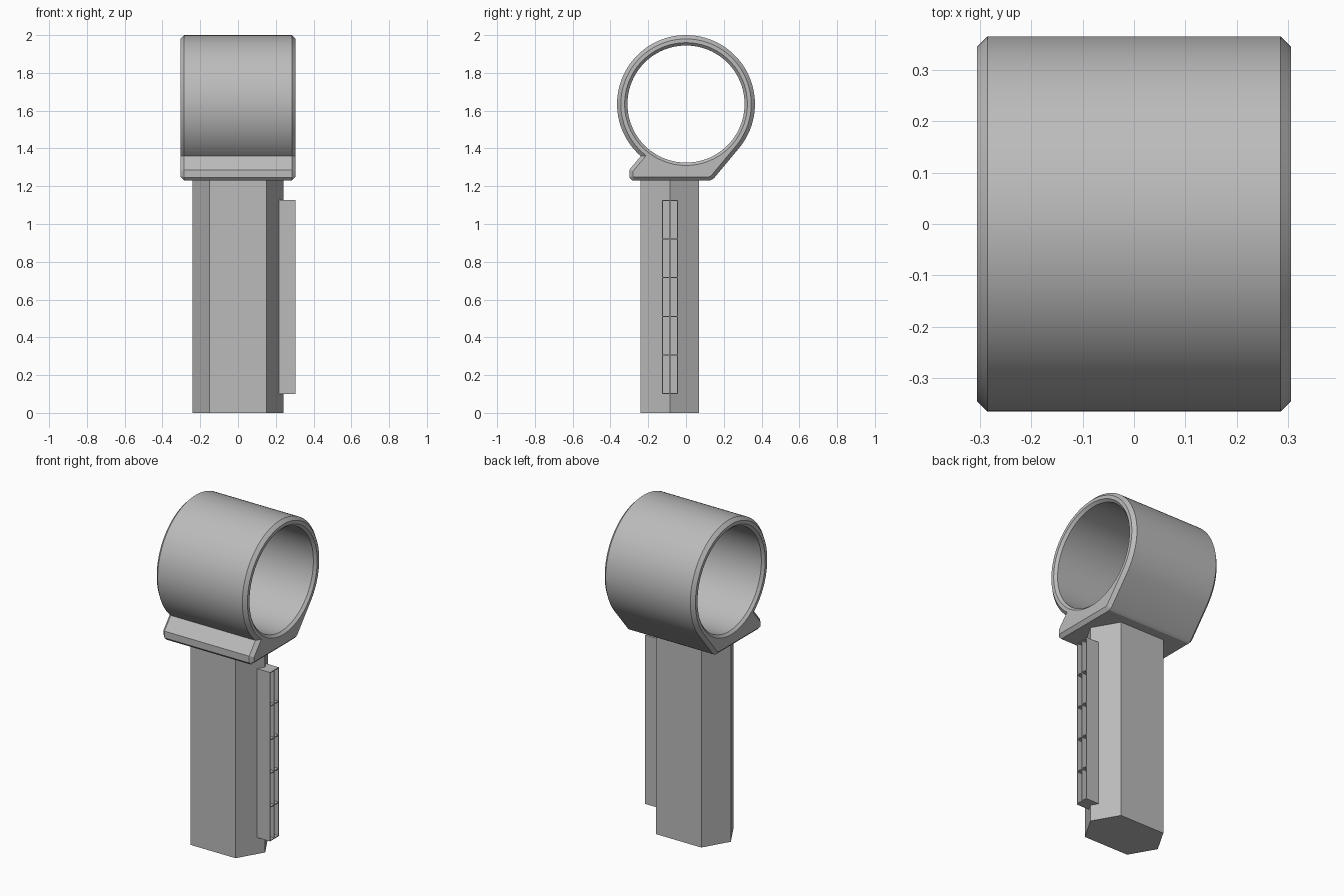
import bpy, bmesh, math
from mathutils import Vector, Matrix

cube = bpy.data.objects.get("Cube")
if cube:
    bpy.data.objects.remove(cube)

grey = bpy.data.materials.new("plain grey")
grey.use_nodes = True
colour = (0.5, 0.5, 0.5, 1)
grey.diffuse_color = colour
grey.node_tree.nodes["Principled BSDF"].inputs["Base Color"].default_value = colour


def finish(bm, name):
    bmesh.ops.recalc_face_normals(bm, faces=bm.faces)
    mesh = bpy.data.meshes.new(name)
    bm.to_mesh(mesh)
    bm.free()
    obj = bpy.data.objects.new(name, mesh)
    bpy.context.collection.objects.link(obj)
    mesh.materials.append(grey)
    return obj


def loft(name, loops):
    """Skin a row of equal-length closed loops and cap both ends."""
    bm = bmesh.new()
    rings = [[bm.verts.new(p) for p in loop] for loop in loops]
    for a, b in zip(rings, rings[1:]):
        for i in range(len(a)):
            j = (i + 1) % len(a)
            bm.faces.new((a[i], a[j], b[j], b[i]))
    bm.faces.new(rings[0][::-1])
    bm.faces.new(rings[-1])
    return finish(bm, name)


def boxes(name, bounds):
    """One mesh made of boxes given as (low corner, high corner)."""
    bm = bmesh.new()
    for lo, hi in bounds:
        lo, hi = Vector(lo), Vector(hi)
        m = Matrix.Translation((lo + hi) / 2) @ Matrix.Diagonal((*(hi - lo), 1))
        bmesh.ops.create_cube(bm, size=1, matrix=m)
    return finish(bm, name)


def cut(target, cutter):
    cutter.hide_render = True
    mod = target.modifiers.new("cut", 'BOOLEAN')
    mod.operation, mod.solver, mod.object = 'DIFFERENCE', 'EXACT', cutter
    bpy.context.view_layer.objects.active = target
    bpy.ops.object.modifier_apply(modifier=mod.name)
    bpy.data.objects.remove(cutter)


def inset(points, d):
    """Move a counter-clockwise outline inwards by d with mitred corners."""
    out = []
    for i, p in enumerate(points):
        e1 = (p - points[i - 1]).normalized()
        e2 = (points[(i + 1) % len(points)] - p).normalized()
        n1, n2 = Vector((-e1.y, e1.x)), Vector((-e2.y, e2.x))
        out.append(p + (n1 + n2) * d / (1 + n1.dot(n2)))
    return out


# Clamp ring with its flat foot and front lip
CENTRE, OUTER, INNER, HALF, CHAMFER = 1.635, 0.365, 0.31, 0.305, 0.02
STEPS = 110
outline = []
for i in range(STEPS + 1):
    a = math.radians(-40 + 269 * i / STEPS)
    outline.append(Vector((OUTER * math.cos(a), CENTRE + OUTER * math.sin(a))))
outline += [Vector(p) for p in ((-0.3, 1.287), (-0.3, 1.246), (-0.284, 1.23),
                                (0.128, 1.23), (0.148, 1.242))]
small = inset(outline, CHAMFER)
ring = loft("clamp_ring", [[(x, p.x, p.y) for p in pts] for x, pts in (
    (-HALF, small), (-HALF + CHAMFER, outline),
    (HALF - CHAMFER, outline), (HALF, small))])

# Bore with chamfered mouths
BEVEL = 0.015
angles = [math.tau * i / 96 for i in range(96)]
bore = loft("bore_cutter", [
    [(x, r * math.cos(a), CENTRE + r * math.sin(a)) for a in angles]
    for x, r in ((-HALF - BEVEL, INNER + 2 * BEVEL), (-HALF + BEVEL, INNER),
                 (HALF - BEVEL, INNER), (HALF + BEVEL, INNER + 2 * BEVEL))])
cut(ring, bore)
bpy.ops.object.select_all(action='DESELECT')
ring.select_set(True)
bpy.context.view_layer.objects.active = ring
bpy.ops.object.shade_smooth_by_angle(angle=math.radians(25))

# Six-sided handle
MID = -0.085
hexagon = [(0.242, 0), (0.152, 0.155), (-0.152, 0.155),
           (-0.242, 0), (-0.152, -0.155), (0.152, -0.155)]
loft("handle", [[(x, MID + y, z) for x, y in hexagon] for z in (0, 1.24)])

# Side rail with two columns of five pockets
LOW, HIGH, WIDE, WALL = 0.1, 1.127, 0.042, 0.005
rail = boxes("side_rail", [((0.2, MID - WIDE, LOW), (HALF, MID + WIDE, HIGH))])
pitch = (HIGH - LOW - WALL) / 5
pockets = []
for row in range(5):
    z = LOW + WALL + row * pitch
    for y in (MID - WIDE + WALL, MID + WALL / 2):
        pockets.append(((0.265, y, z),
                        (HALF + 0.02, y + WIDE - 1.5 * WALL, z + pitch - WALL)))
cut(rail, boxes("pocket_cutter", pockets))
